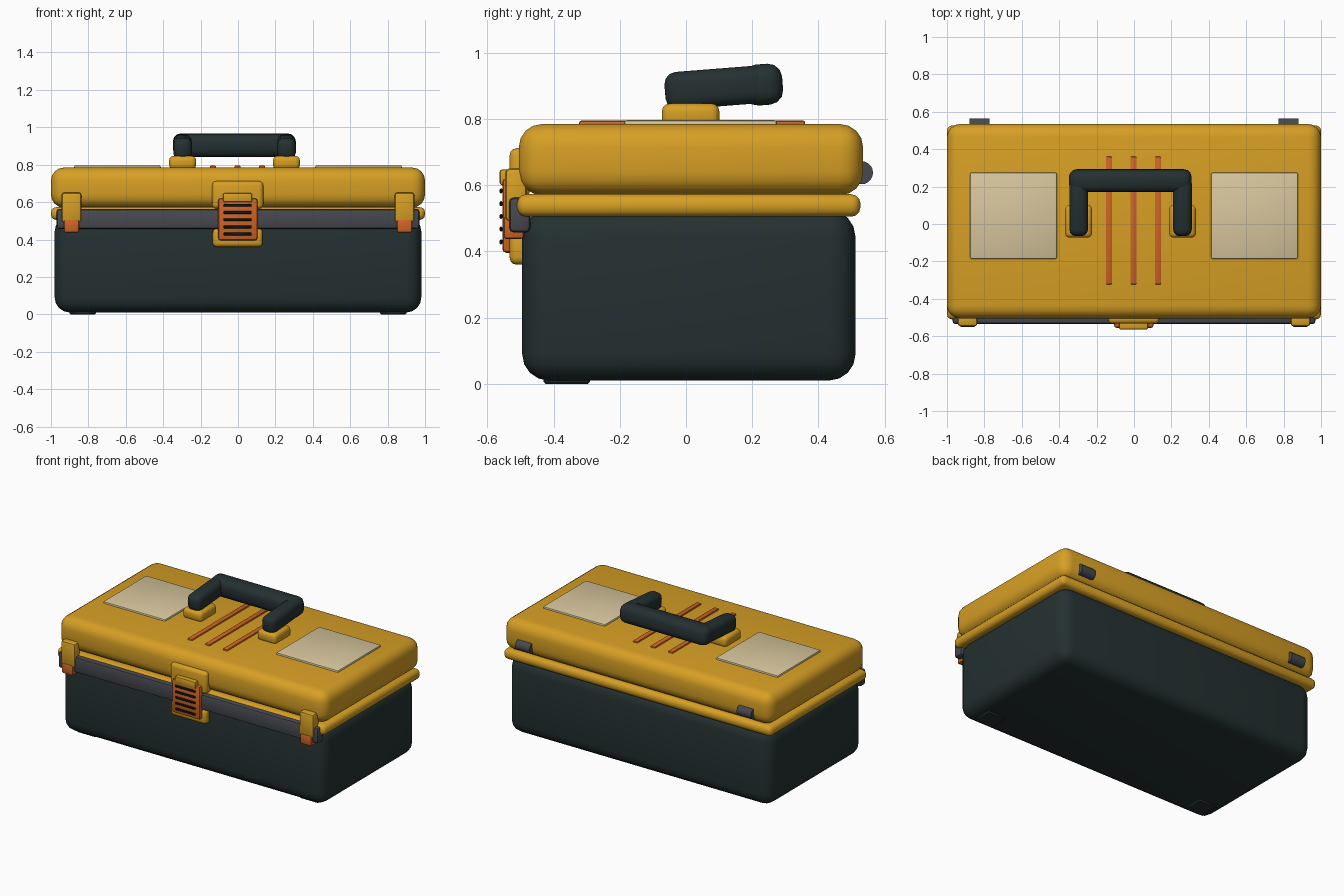
import bpy, bmesh, math
from mathutils import Matrix, Vector

if "Cube" in bpy.data.objects:
    bpy.data.objects.remove(bpy.data.objects["Cube"])


def mat(name, rgb):
    m = bpy.data.materials.new(name)
    m.diffuse_color = (*rgb, 1)
    m.use_nodes = True
    m.node_tree.nodes["Principled BSDF"].inputs["Base Color"].default_value = m.diffuse_color
    return m


YELLOW = mat("yellow", (0.68, 0.35, 0.018))
DARK = mat("dark_green_grey", (0.018, 0.030, 0.031))
GREY = mat("slate_grey", (0.062, 0.066, 0.078))
ORANGE = mat("orange", (0.62, 0.13, 0.018))
BEIGE = mat("beige", (0.69, 0.57, 0.34))
BLACK = mat("black", (0.008, 0.009, 0.009))


def finish(name, bm, material):
    me = bpy.data.meshes.new(name)
    bm.to_mesh(me)
    bm.free()
    ob = bpy.data.objects.new(name, me)
    bpy.context.collection.objects.link(ob)
    me.materials.append(material)
    bpy.ops.object.select_all(action='DESELECT')
    ob.select_set(True)
    bpy.context.view_layer.objects.active = ob
    bpy.ops.object.shade_smooth_by_angle(angle=math.radians(38))
    return ob


def box(name, material, x, y, z, bevel=0.0, seg=3, tilt=0.0):
    """Rounded box from (min, max) ranges, tilted in degrees about x."""
    bm = bmesh.new()
    bmesh.ops.create_cube(bm, size=1)
    size = [r[1] - r[0] for r in (x, y, z)]
    centre = Vector([(r[0] + r[1]) / 2 for r in (x, y, z)])
    bmesh.ops.scale(bm, vec=size, verts=bm.verts)
    if bevel:
        bmesh.ops.bevel(bm, geom=bm.edges[:], offset=bevel, segments=seg,
                        profile=0.5, affect='EDGES')
    bm.transform(Matrix.Translation(centre) @ Matrix.Rotation(math.radians(tilt), 4, 'X'))
    return finish(name, bm, material)


def span(centre, half):
    return (centre - half, centre + half)


# Main shell
box("lower_case", DARK, (-0.98, 0.98), (-0.495, 0.512), (0.01, 0.525), 0.08, 4)
box("rim", YELLOW, (-1, 1), (-0.51, 0.527), (0.505, 0.573), 0.028)
box("lid", YELLOW, (-1, 1), (-0.505, 0.535), (0.57, 0.785), 0.07, 4)
box("front_rail", GREY, (-0.97, 0.97), (-0.535, -0.47), (0.457, 0.563), 0.015, 2)

# Mirrored parts: feet, corner clips, hinges, lid panels
for side, label in ((-1, "left"), (1, "right")):
    box(label + "_foot", DARK, span(side * 0.83, 0.07), (-0.43, -0.29), (0, 0.03), 0.006, 1)
    box(label + "_clip", YELLOW, span(side * 0.89, 0.053), (-0.547, -0.48), (0.49, 0.652), 0.016, 2)
    box(label + "_clip_tab", ORANGE, span(side * 0.89, 0.041), (-0.551, -0.49), (0.438, 0.507), 0.009, 2)
    box(label + "_lid_panel", BEIGE, span(side * 0.645, 0.232), (-0.187, 0.275), (0.775, 0.797), 0.009, 2)
    bm = bmesh.new()
    bmesh.ops.create_cone(bm, cap_ends=True, segments=20, radius1=0.035,
                          radius2=0.035, depth=0.106)
    bm.transform(Matrix.Translation((side * 0.826, 0.53, 0.638))
                 @ Matrix.Rotation(math.pi / 2, 4, 'Y'))
    finish(label + "_hinge", bm, GREY)

# Lid stripes
for i in range(3):
    box("lid_stripe", ORANGE, span(-0.003 + 0.131 * (i - 1), 0.017), (-0.323, 0.36),
        (0.775, 0.795), 0.006, 2)

# Central latch
box("latch_upper_plate", YELLOW, (-0.138, 0.135), (-0.533, -0.47), (0.565, 0.712), 0.022)
box("latch_lower_plate", YELLOW, (-0.135, 0.132), (-0.533, -0.47), (0.36, 0.46), 0.022)
box("latch_body", ORANGE, (-0.106, 0.104), (-0.555, -0.51), (0.396, 0.62), 0.012, 2)
box("latch_hook", YELLOW, (-0.08, 0.075), (-0.563, -0.515), (0.6, 0.648), 0.008, 2)
for i in range(5):
    box("latch_slot", BLACK, (-0.077, 0.073), (-0.563, -0.554), span(0.429 + 0.0385 * i, 0.0075),
        0.003, 1)

# Tilted carrying handle and its mounts
for x in (-0.296, 0.259):
    box("handle_mount", YELLOW, span(x, 0.072), (-0.073, 0.101), (0.775, 0.847), 0.024)
    box("handle_arm", DARK, span(x, 0.05), (-0.064, 0.25), (0.838, 0.952), 0.036, 3, 4.5)
box("handle_bar", DARK, (-0.348, 0.308), (0.172, 0.292), (0.842, 0.966), 0.042, 3, 4.5)
